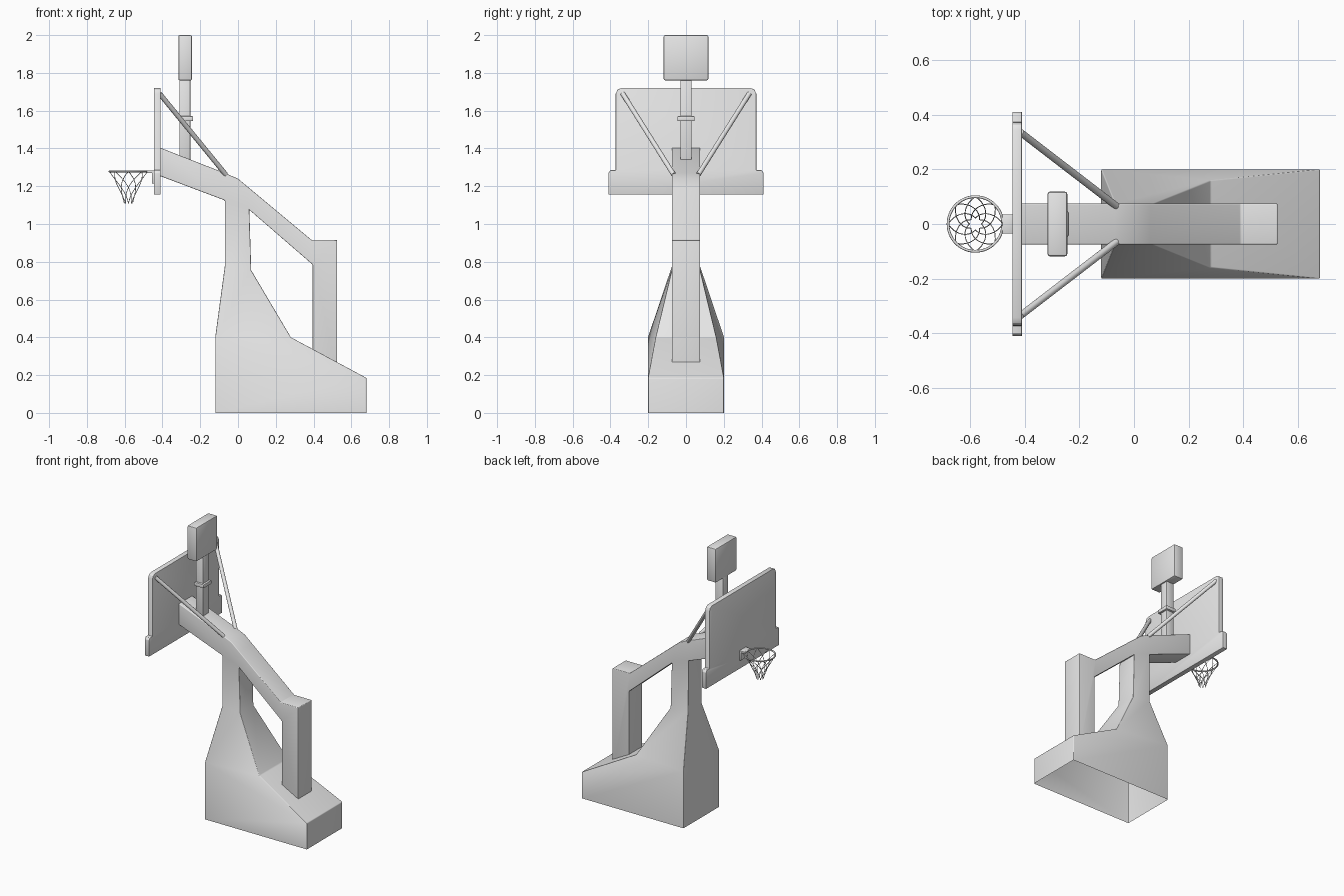
import bpy, bmesh
from math import sin, cos, pi, radians

if "Cube" in bpy.data.objects:
    bpy.data.objects.remove(bpy.data.objects["Cube"])

grey = bpy.data.materials.new("light grey")
grey.use_nodes = True
grey.diffuse_color = (0.8, 0.8, 0.8, 1)
grey.node_tree.nodes["Principled BSDF"].inputs["Base Color"].default_value = (0.8, 0.8, 0.8, 1)


def activate(ob):
    bpy.ops.object.select_all(action='DESELECT')
    ob.select_set(True)
    bpy.context.view_layer.objects.active = ob


def finish(name, bm, bevel=0.0, segments=2, angle=30):
    """Turn a bmesh into a bevelled, smooth-shaded object."""
    bmesh.ops.recalc_face_normals(bm, faces=bm.faces)
    me = bpy.data.meshes.new(name)
    bm.to_mesh(me)
    bm.free()
    me.materials.append(grey)
    ob = bpy.data.objects.new(name, me)
    bpy.context.collection.objects.link(ob)
    activate(ob)
    if bevel:
        mod = ob.modifiers.new("Bevel", 'BEVEL')
        mod.width, mod.segments = bevel, segments
        mod.limit_method, mod.angle_limit = 'ANGLE', radians(30)
        bpy.ops.object.modifier_apply(modifier=mod.name)
    bpy.ops.object.shade_smooth_by_angle(angle=radians(angle))
    return ob


def box(name, xs, ys, zs, bevel=0.004):
    bm = bmesh.new()
    bmesh.ops.create_cube(bm, size=1)
    for v in bm.verts:
        for i, (lo, hi) in enumerate((xs, ys, zs)):
            v.co[i] = hi if v.co[i] > 0 else lo
    return finish(name, bm, bevel)


def tubes(name, paths, radius, cyclic=False, sides=2):
    """Round rods following one or more point paths."""
    cu = bpy.data.curves.new(name, 'CURVE')
    cu.dimensions = '3D'
    cu.bevel_depth, cu.bevel_resolution = radius, sides
    cu.use_fill_caps = True
    for path in paths:
        sp = cu.splines.new('POLY')
        sp.points.add(len(path) - 1)
        for p, co in zip(sp.points, path):
            p.co = (*co, 1)
        sp.use_cyclic_u = cyclic
    cu.materials.append(grey)
    ob = bpy.data.objects.new(name, cu)
    bpy.context.collection.objects.link(ob)
    activate(ob)
    bpy.ops.object.convert(target='MESH')
    bpy.ops.object.shade_smooth_by_angle(angle=radians(50))


# Hollow base, column, arm and rear post: side points as (x, half width, z)
W = 0.075
side = {
    "A": (-.12, .2, 0), "B": (.68, .2, 0), "C": (.68, .2, .185),
    "D": (.28, .16, .4), "E": (.07, W, .755), "F": (-.07, W, .775),
    "G": (-.12, .2, .405), "H": (-.07, W, 1.125), "I": (.06, W, 1.075),
    "J": (.06, W, 1.19), "K": (-.07, W, 1.27), "X": (0, W, 1.24),
    "T": (-.415, W, 1.405), "S": (-.415, W, 1.255),
    "L": (.395, W, .785), "M": (.39, W, .915), "N": (.525, W, .915),
    "O": (.525, W, .22), "P": (.395, W, .22),
}
panels = ["ABCG", "GCD", "GDEF", "FEIH", "HIJXK", "TSHK", "JILM", "MLPON"]
bm = bmesh.new()
near = {k: bm.verts.new((x, -y, z)) for k, (x, y, z) in side.items()}
far = {k: bm.verts.new((x, y, z)) for k, (x, y, z) in side.items()}
edges = [frozenset((p[i - 1], p[i])) for p in panels for i in range(len(p))]
for p in panels:
    bm.faces.new([near[k] for k in p])
    bm.faces.new([far[k] for k in reversed(p)])
# Join both sides along every outline edge, leaving the underside open
for e in edges:
    if edges.count(e) == 1 and e != frozenset("AB"):
        a, b = sorted(e)
        bm.faces.new((near[a], near[b], far[b], far[a]))
finish("stand_body", bm, bevel=0.022, segments=4, angle=40)

# Backboard with wider padded lower strip
half = [(.41, 1.155), (.41, 1.27), (.4, 1.285), (.372, 1.285),
        (.372, 1.69), (.363, 1.711), (.342, 1.72)]
outline = half + [(-y, z) for y, z in reversed(half)]
bm = bmesh.new()
face = bm.faces.new([bm.verts.new((-.445, y, z)) for y, z in outline])
ext = bmesh.ops.extrude_face_region(bm, geom=[face])
moved = [v for v in ext["geom"] if isinstance(v, bmesh.types.BMVert)]
bmesh.ops.translate(bm, vec=(.035, 0, 0), verts=moved)
finish("backboard", bm, bevel=0.002)

# Backboard braces
for label, s in (("left", 1), ("right", -1)):
    tubes(label + "_brace", [[(-.415, s * .335, 1.69), (-.065, s * .066, 1.262)]], .013, sides=4)

# Shot clock on its mast
box("clock_box", (-.316, -.244), (-.118, .118), (1.76, 2.0), .008)
box("clock_mast", (-.31, -.252), (-.03, .03), (1.32, 1.77))
box("mast_collar", (-.314, -.238), (-.045, .045), (1.545, 1.571))

# Rim and its bracket
CX, R, TOP = -.58, .1, 1.278
ring = [(CX + R * cos(a * pi / 24), R * sin(a * pi / 24), TOP) for a in range(48)]
tubes("rim", [ring], .005, cyclic=True)
box("rim_bracket", (-.482, -.44), (-.035, .035), (1.27, 1.284), .002)
box("rim_mount", (-.455, -.44), (-.035, .035), (1.215, 1.284), .002)

# Net: cords twisting both ways down a narrowing funnel
cords = []
for i in range(8):
    for turn in (-1, 1):
        cord = []
        for k in range(13):
            t = k / 12
            r = .022 + (R - .022) * (1 - t) ** 1.3
            a = 2 * pi * i / 8 + turn * t * pi * .5
            cord.append((CX + r * cos(a), r * sin(a), TOP - t * .17))
        cords.append(cord)
tubes("net", cords, .0018, sides=1)
